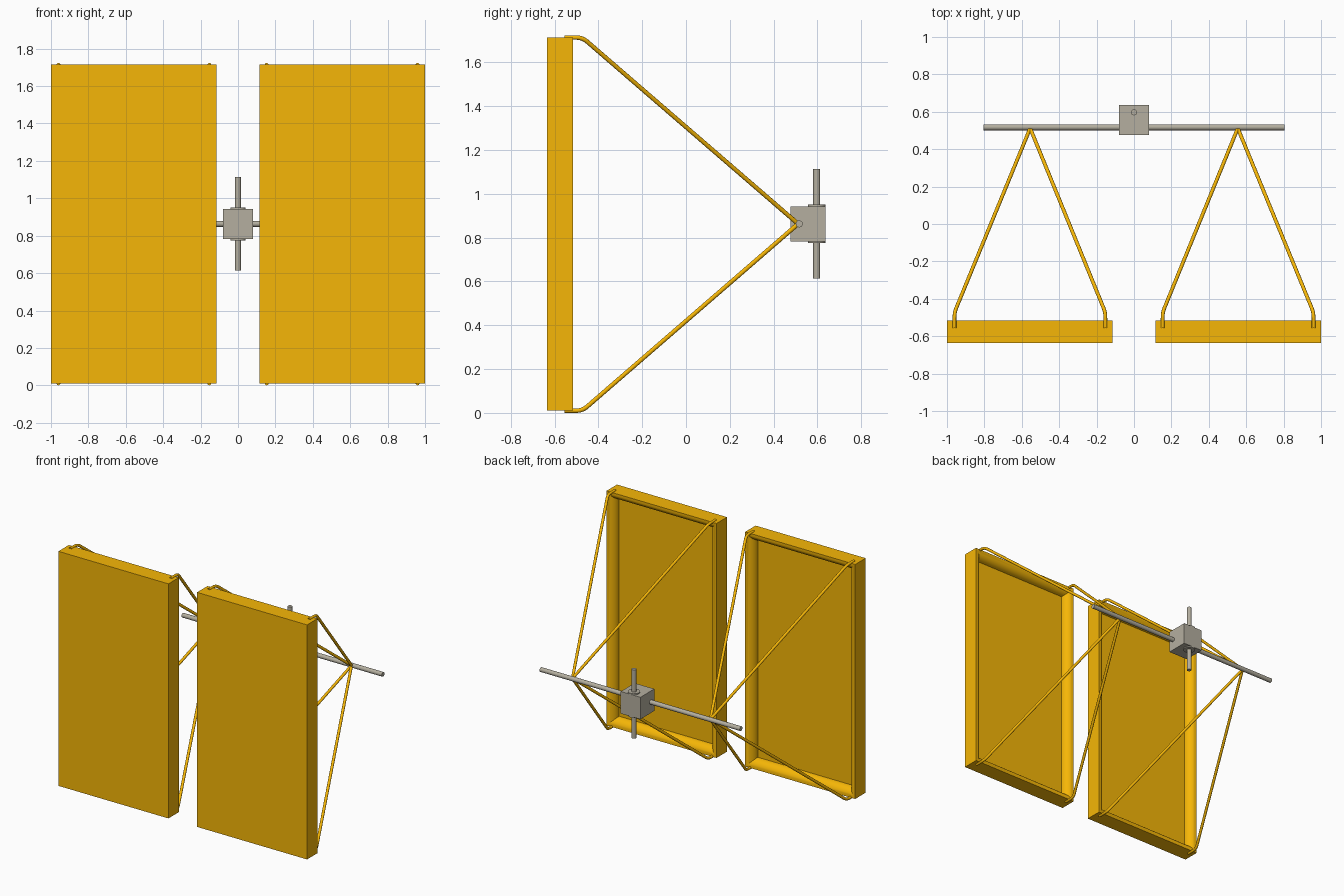
import bpy, bmesh, math
from mathutils import Vector

if "Cube" in bpy.data.objects:
    bpy.data.objects.remove(bpy.data.objects["Cube"])

ZC = 0.863  # height of the central axis


def material(name, rgb):
    m = bpy.data.materials.new(name)
    m.diffuse_color = (*rgb, 1)
    m.use_nodes = True
    m.node_tree.nodes["Principled BSDF"].inputs["Base Color"].default_value = m.diffuse_color
    return m


gold = material("gold", (0.92, 0.47, 0.002))
grey = material("warm_grey", (0.46, 0.43, 0.35))


def smooth(ob, angle=30):
    bpy.ops.object.select_all(action='DESELECT')
    ob.select_set(True)
    bpy.context.view_layer.objects.active = ob
    bpy.ops.object.shade_smooth_by_angle(angle=math.radians(angle))


def rod(name, p, length, r, axis='Z'):
    rot = (0, math.pi / 2, 0) if axis == 'X' else (0, 0, 0)
    bpy.ops.mesh.primitive_cylinder_add(vertices=32, radius=r, depth=length,
                                        location=p, rotation=rot)
    ob = bpy.context.object
    ob.name = name
    ob.data.materials.append(grey)
    smooth(ob)
    return ob


def panel(name, x0, x1, z0, z1):
    # concentric rectangles (inset, y): front, outer wall, quarter-round inner rim
    profile = [(0, -0.635)]
    n, r, yc = 10, 0.06, -0.575
    for i in range(n + 1):
        a = math.pi / 2 * i / n
        profile.append((r * math.sin(a), yc + r * math.cos(a)))
    bm = bmesh.new()
    rings = []
    for d, y in profile:
        rings.append([bm.verts.new(c) for c in (
            (x0 + d, y, z0 + d), (x1 - d, y, z0 + d),
            (x1 - d, y, z1 - d), (x0 + d, y, z1 - d))])
    for p, q in zip(rings, rings[1:]):
        for i in range(4):
            j = (i + 1) % 4
            bm.faces.new((p[i], p[j], q[j], q[i]))
    bm.faces.new(rings[0])
    bm.faces.new(rings[-1])
    bmesh.ops.recalc_face_normals(bm, faces=bm.faces)
    me = bpy.data.meshes.new(name)
    bm.to_mesh(me)
    bm.free()
    ob = bpy.data.objects.new(name, me)
    bpy.context.collection.objects.link(ob)
    me.materials.append(gold)
    smooth(ob, 25)


def strut(name, start, apex):
    # short straight foot, rounded bend, then a straight run to the apex
    foot = Vector(start)
    corner = foot + Vector((0, 0.082, 0))
    apex = Vector(apex)
    p0 = corner - Vector((0, 0.03, 0))
    p2 = corner + (apex - corner).normalized() * 0.03
    pts = [foot]
    for i in range(9):
        t = i / 8
        pts.append(p0 * (1 - t) ** 2 + corner * 2 * t * (1 - t) + p2 * t * t)
    pts.append(apex)
    cu = bpy.data.curves.new(name, 'CURVE')
    cu.dimensions = '3D'
    cu.bevel_depth = 0.01
    cu.bevel_resolution = 4
    cu.use_fill_caps = True
    sp = cu.splines.new('POLY')
    sp.points.add(len(pts) - 1)
    for q, p in zip(sp.points, pts):
        q.co = (*p, 1)
    cu.materials.append(gold)
    ob = bpy.data.objects.new(name, cu)
    bpy.context.collection.objects.link(ob)
    bpy.ops.object.select_all(action='DESELECT')
    ob.select_set(True)
    bpy.context.view_layer.objects.active = ob
    bpy.ops.object.convert(target='MESH')
    smooth(bpy.context.object, 40)


# panels and their four struts on each side
for side, s in (("left", -1), ("right", 1)):
    xs = sorted((s * 0.115, s * 1.0))
    panel(side + "_panel", xs[0], xs[1], 0.01, 1.715)
    for xn, x in (("inner", 0.153), ("outer", 0.96)):
        for zn, z in (("lower", 0.01), ("upper", 1.714)):
            strut(f"{side}_{xn}_{zn}_strut", (s * x, -0.555, z),
                  (s * 0.555, 0.512, ZC))

# cross bar carrying both panels
rod("cross_bar", (0, 0.517, ZC), 1.61, 0.016, 'X')

# central block with vertical post and collars
bpy.ops.mesh.primitive_cube_add(size=1, location=(0, 0.557, ZC))
block = bpy.context.object
block.name = "clamp_block"
block.scale = (0.158, 0.16, 0.16)
block.data.materials.append(grey)
rod("vertical_post", (0, 0.597, ZC), 0.50, 0.016)
for n, d in (("upper", 1), ("lower", -1)):
    rod(n + "_collar", (0, 0.597, ZC + d * 0.08), 0.016, 0.04)
